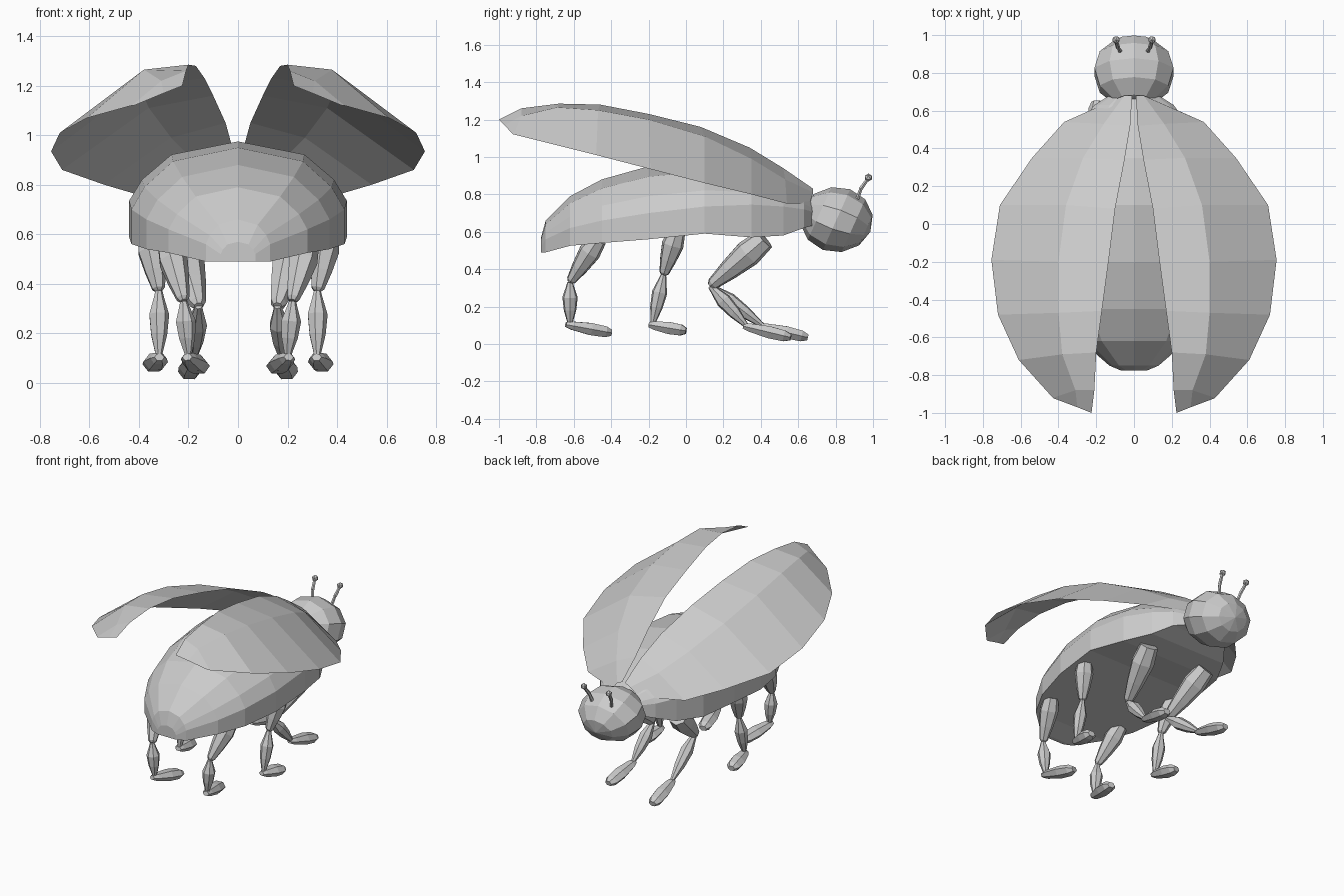
import bpy, bmesh, math
from mathutils import Vector, Matrix

if "Cube" in bpy.data.objects:
    bpy.data.objects.remove(bpy.data.objects["Cube"])


def finish(name, bm, closed=True):
    if closed:
        bmesh.ops.recalc_face_normals(bm, faces=bm.faces)
    mesh = bpy.data.meshes.new(name)
    bm.to_mesh(mesh)
    bm.free()
    obj = bpy.data.objects.new(name, mesh)
    bpy.context.collection.objects.link(obj)
    return obj


def loft(name, rings, wrap=True, flip=False):
    """Join matching rings of points with quads, capping closed ones."""
    bm = bmesh.new()
    rows = [[bm.verts.new(p) for p in ring] for ring in rings]
    n = len(rows[0])
    for a, b in zip(rows, rows[1:]):
        for i in range(n if wrap else n - 1):
            j = (i + 1) % n
            quad = [a[i], a[j], b[j], b[i]]
            bm.faces.new(quad[::-1] if flip else quad)
    if wrap:
        bm.faces.new(rows[0])
        bm.faces.new(rows[-1])
    return finish(name, bm, wrap)


def limb(name, start, end, profile, side, sides=7, squash=1.0):
    """Tapered segment; profile lists (fraction along, radius)."""
    a, b = [Vector((p[0] * side, p[1], p[2])) for p in (start, end)]
    axis = (b - a).normalized()
    u = Vector((1, 0, 0))
    u = (u - axis * u.dot(axis)).normalized()
    v = axis.cross(u)
    rings = []
    for t, r in profile:
        c = a.lerp(b, t)
        rings.append([c + u * r * math.cos(k) + v * r * squash * math.sin(k)
                      for k in (math.tau * i / sides for i in range(sides))])
    return loft(name, rings)


# Domed body with an upright rim and flat belly
def body_ring(y, w, low, rim, top):
    h = top - rim
    half = [(w, low), (w, rim), (w * .88, rim + h * .36), (w * .61, rim + h * .78)]
    right = [(-x, z) for x, z in reversed(half)]
    outline = [(0, low)] + half + [(0, top)] + right
    return [(x, y, z) for x, z in outline]


body_stations = [
    (-.775, .07, .49, .52, .57), (-.75, .13, .49, .56, .66),
    (-.62, .28, .525, .62, .79), (-.45, .37, .54, .66, .88),
    (-.2, .43, .56, .70, .95), (.1, .44, .59, .735, .975),
    (.35, .38, .57, .745, .93), (.52, .29, .58, .735, .86),
    (.63, .21, .62, .72, .8), (.7, .1, .64, .7, .75)]
loft("body", [body_ring(*s) for s in body_stations])

# Faceted head, its pole tipped forward and down
bm = bmesh.new()
bmesh.ops.create_uvsphere(bm, u_segments=10, v_segments=6, radius=1)
bm.transform(Matrix.Translation((0, .805, .665))
             @ Matrix.Diagonal((.22, .195, .175, 1))
             @ Matrix.Rotation(math.radians(-112), 4, 'X'))
finish("head", bm)

# Open wing cases: inner edge, ridge and outer edge at each station
wing_stations = [
    [(.01, .68, .83), (.05, .68, .81), (.1, .66, .75)],
    [(.02, .52, .94), (.16, .53, .88), (.37, .54, .75)],
    [(.05, .34, 1.05), (.27, .35, .99), (.54, .35, .8)],
    [(.1, .08, 1.16), (.36, .1, 1.11), (.71, .1, .86)],
    [(.135, -.2, 1.23), (.4, -.2, 1.2), (.755, -.19, .935)],
    [(.17, -.46, 1.28), (.4, -.47, 1.25), (.72, -.48, 1.01)],
    [(.2, -.68, 1.285), (.38, -.69, 1.265), (.61, -.72, 1.07)],
    [(.21, -.88, 1.26), (.31, -.88, 1.22), (.43, -.92, 1.12)],
    [(.225, -1, 1.2), (.3, -.97, 1.17), (.42, -.925, 1.12)]]

# Leg joints: hip, knee, ankle, toe, thigh thickness
legs = {
    "front": [(.23, .42, .56), (.16, .13, .31), (.18, .33, .09), (.2, .56, .035), .075],
    "middle": [(.36, -.05, .6), (.32, -.12, .37), (.32, -.18, .1), (.345, 0, .07), .06],
    "hind": [(.28, -.47, .56), (.22, -.62, .33), (.2, -.62, .1), (.15, -.4, .06), .06]}
thigh = [(0, .8), (.3, 1), (.65, .75), (.95, .45), (1, .25)]
shin = [(0, .015), (.1, .022), (.35, .042), (.65, .034), (.92, .016), (1, .014)]
foot = [(-.1, .02), (.05, .034), (.5, .05), (.85, .045), (1, .025)]

for label, side in (("left", 1), ("right", -1)):
    loft(label + "_wing_case",
         [[(x * side, y, z) for x, y, z in s] for s in wing_stations],
         wrap=False, flip=side < 0)

    for place, (hip, knee, ankle, toe, size) in legs.items():
        # The right front leg steps further forward
        if place == "front" and side < 0:
            ankle, toe = [(x, y + .09, z) for x, y, z in (ankle, toe)]
        name = f"{label}_{place}_"
        limb(name + "thigh", hip, knee, [(t, r * size) for t, r in thigh], side)
        limb(name + "shin", knee, ankle, shin, side)
        limb(name + "foot", ankle, toe, foot, side, 6, .75)

    # Bent feeler with a small knob
    bend = [(.07, .91, .76), (.085, .935, .83), (.095, .97, .88)]
    for i, part in enumerate(("base", "tip")):
        limb(f"{label}_feeler_{part}", bend[i], bend[i + 1],
             [(0, .012), (1, .01)], side, 6)
    bm = bmesh.new()
    bmesh.ops.create_icosphere(bm, subdivisions=1, radius=.022)
    x, y, z = bend[2]
    bm.transform(Matrix.Translation((x * side, y + .005, z + .01)))
    finish(label + "_feeler_knob", bm)
